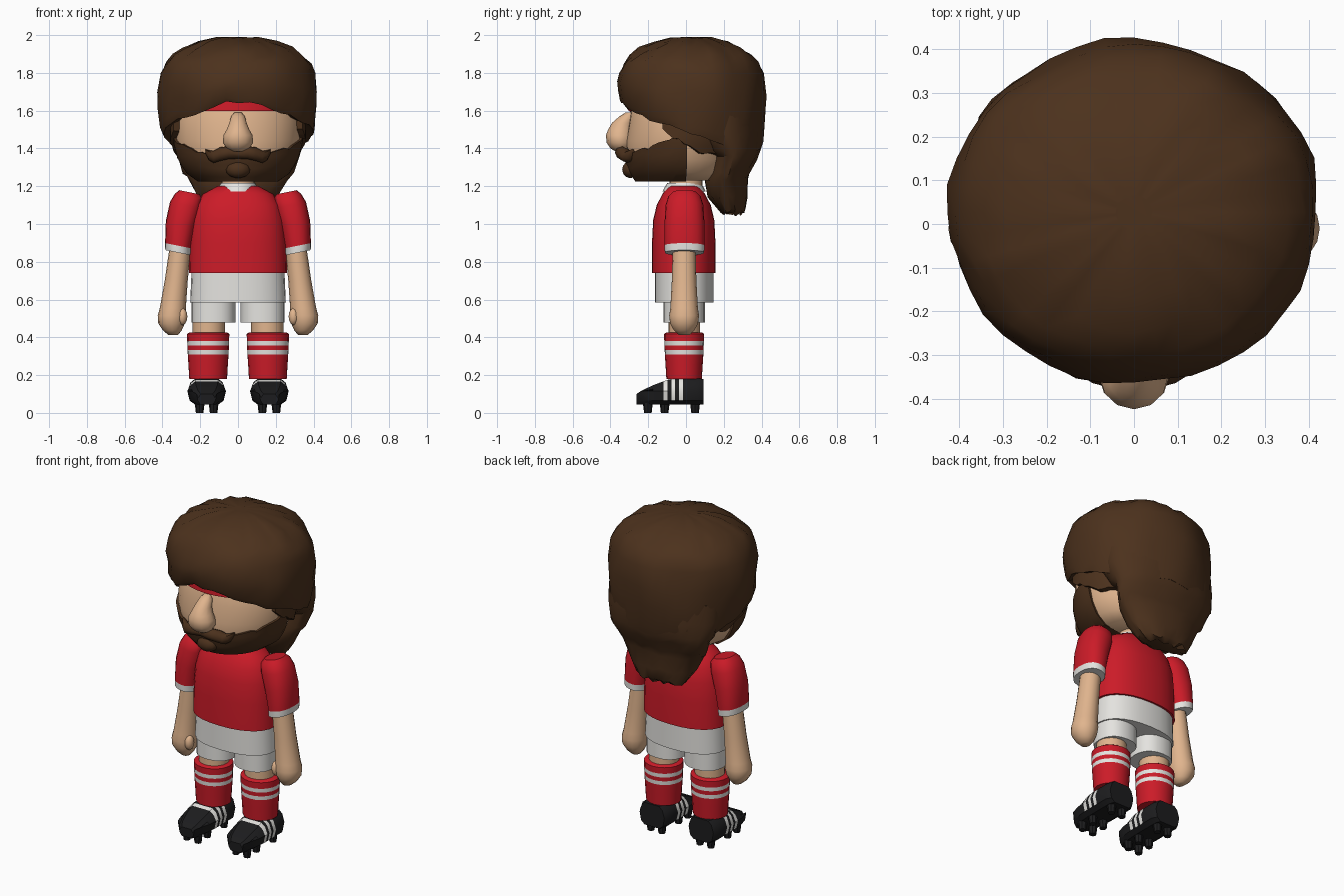
import bpy, bmesh, math, random
from math import sin, cos, pi, radians

random.seed(4)
if "Cube" in bpy.data.objects:
    bpy.data.objects.remove(bpy.data.objects["Cube"])


def material(name, r, g, b):
    m = bpy.data.materials.new(name)
    m.use_nodes = True
    m.diffuse_color = (r, g, b, 1)
    bsdf = next(n for n in m.node_tree.nodes if n.type == 'BSDF_PRINCIPLED')
    bsdf.inputs["Base Color"].default_value = (r, g, b, 1)
    bsdf.inputs["Roughness"].default_value = 0.8
    return m


RED = material("shirt red", 0.60, 0.011, 0.021)
WHITE = material("kit white", 0.78, 0.77, 0.74)
SKIN = material("skin", 0.75, 0.46, 0.27)
BROWN = material("hair brown", 0.072, 0.031, 0.012)
BLACK = material("boot black", 0.012, 0.012, 0.013)


def skin(name, rings, mats, rule=None, angle=35):
    """Bridge closed rings into a capped solid; rule(centre, normal) picks the material."""
    bm = bmesh.new()
    loops = [[bm.verts.new(p) for p in ring] for ring in rings]
    n = len(loops[0])
    for a, b in zip(loops, loops[1:]):
        for i in range(n):
            j = (i + 1) % n
            bm.faces.new((a[i], a[j], b[j], b[i]))
    bm.faces.new(loops[0][::-1])
    bm.faces.new(loops[-1])
    bmesh.ops.recalc_face_normals(bm, faces=bm.faces)
    if rule:
        for f in bm.faces:
            f.material_index = int(rule(f.calc_center_median(), f.normal))
    mesh = bpy.data.meshes.new(name)
    bm.to_mesh(mesh)
    bm.free()
    ob = bpy.data.objects.new(name, mesh)
    bpy.context.collection.objects.link(ob)
    for m in mats:
        mesh.materials.append(m)
    bpy.ops.object.select_all(action='DESELECT')
    ob.select_set(True)
    bpy.context.view_layer.objects.active = ob
    bpy.ops.object.shade_smooth_by_angle(angle=radians(angle))


def oval(z, cx, cy, rx, ry, n=20, power=2.0, tilt=0.0):
    """Horizontal superellipse ring, optionally sloping along x."""
    def bend(v):
        return math.copysign(abs(v) ** (2 / power), v)
    ring = []
    for i in range(n):
        dx = rx * bend(cos(2 * pi * i / n))
        ring.append((cx + dx, cy + ry * bend(sin(2 * pi * i / n)), z + tilt * dx))
    return ring


def blob(name, x, y, z, rx, ry, rz, mat, n=12):
    rings = []
    for k in range(7):
        t = pi * (0.06 + 0.88 * k / 6)
        rings.append(oval(z - rz * cos(t), x, y, rx * sin(t), ry * sin(t), n))
    skin(name, rings, [mat], angle=60)


# Shirt, shorts, neck and collar
shirt = [(.74, .26, .168), (.9, .256, .168), (1.02, .246, .162), (1.1, .225, .143),
         (1.16, .185, .112), (1.2, .11, .082)]
skin("shirt", [oval(z, 0, -.012, rx, ry, 28, 2.3) for z, rx, ry in shirt], [RED], angle=50)
skin("shorts", [oval(z, 0, -.01, rx, .155, 28, 2.3) for z, rx in ((.585, .253), (.75, .246))], [WHITE])
skin("neck", [oval(z, 0, 0, .088, .088) for z in (1.12, 1.27)], [SKIN])
skin("collar", [oval(z, 0, -.01, rx, ry) for z, rx, ry in
                ((1.172, .095, .114), (1.2, .1, .1), (1.216, .092, .09))], [WHITE])

# Legs, feet and arms, once per side
for s, side in ((1, "left_"), (-1, "right_")):
    skin(side + "shorts_leg", [oval(z, .129 * s, -.01, .116, .11, 20, 2.3) for z in (.478, .62)], [WHITE])
    skin(side + "knee", [oval(z, .155 * s, -.01, .085, .083) for z in (.38, .55)], [SKIN])
    sock = [(.18, .1), (.25, .104), (.31, .108), (.333, .109), (.357, .11), (.38, .111),
            (.418, .112), (.426, .1)]
    skin(side + "sock", [oval(z, .158 * s, -.01, r, r - .006) for z, r in sock], [RED, WHITE],
         lambda c, n: abs(n.z) < .5 and (.31 < c.z < .333 or .357 < c.z < .38))

    # Boot swept from heel to toe, with white bands across the instep
    def boot_ring(y, top, w):
        half = ((.062, .045), (.09, .065), (.102, .115), (.085, top - .02), (.06, top))
        pts = [(x * w, min(z, top)) for x, z in half]
        pts += [(-x, z) for x, z in pts[::-1]]
        return [(.166 * s + x, y, z) for x, z in pts]
    stations = ((.092, .18, .82), (.06, .182, 1), (-.015, .182, 1), (-.038, .182, 1), (-.057, .181, 1),
                (-.078, .179, 1), (-.097, .175, 1), (-.12, .167, 1), (-.175, .146, .94),
                (-.235, .118, .76), (-.262, .1, .52))
    skin(side + "boot", [boot_ring(*st) for st in stations], [BLACK, WHITE],
         lambda c, n: n.z > -.3 and any(a < c.y < b for a, b in
                                        ((-.038, -.015), (-.078, -.057), (-.12, -.097))))
    for i, y in enumerate((-.202, -.113, .048)):
        for j, dx in enumerate((-.037, .037)):
            skin(f"{side}stud_{i}_{j}", [oval(z, .166 * s + dx, y, r, r, 8)
                                         for z, r in ((0, .02), (.06, .027))], [BLACK])

    sleeve = [(.848, .317, .068, .104), (.885, .317, .069, .106), (1.0, .302, .08, .106),
              (1.1, .276, .084, .1), (1.145, .26, .074, .086), (1.168, .257, .054, .062)]
    skin(side + "sleeve", [oval(z, cx * s, -.008, rx, ry, 20, 2.3, .2 * s) for z, cx, rx, ry in sleeve],
         [RED, WHITE], lambda c, n: c.z - .2 * (abs(c.x) - .317) < .884)
    arm = [(.412, .343, .025), (.437, .348, .05), (.473, .352, .07), (.515, .35, .075),
           (.555, .345, .069), (.7, .327, .061), (.9, .303, .056)]
    skin(side + "arm", [oval(z, cx * s, -.01, r, r + .004, 16) for z, cx, r in arm], [SKIN], angle=60)
    blob(side + "thumb", .294 * s, -.05, .51, .026, .03, .045, SKIN)

# Head
HEAD = [(1.23, .2, .225), (1.27, .262, .258), (1.34, .305, .28), (1.44, .33, .288),
        (1.54, .328, .27), (1.68, .3, .25), (1.75, .2, .2)]
HEAD_Y = -.03
skin("head", [oval(z, 0, HEAD_Y, rx, ry, 32) for z, rx, ry in HEAD], [SKIN], angle=60)
skin("headband", [oval(z, 0, HEAD_Y, rx, ry, 32) for z, rx, ry in
                  ((1.597, .322, .276), (1.67, .314, .268))], [RED])


def on_head(a, z, offset):
    """Point at angle a (zero faces front) and height z, offset from the head."""
    for (z0, a0, b0), (z1, a1, b1) in zip(HEAD, HEAD[1:]):
        if z <= z1:
            t = max(0, (z - z0) / (z1 - z0))
            rx, ry = a0 + t * (a1 - a0), b0 + t * (b1 - b0)
            return ((rx + offset) * sin(a), HEAD_Y - (ry + offset) * cos(a), z)


def head_shell(name, start, end, n, span, thick, foot):
    """Hair shell on the head; span(degrees) gives bottom and top, foot the chin coverage."""
    columns = []
    for i in range(n + 1):
        deg = start + (end - start) * i / n
        a = radians(deg)
        low, high = span(deg)
        zs = [low + (high - low) * k / 6 for k in range(7)]
        under = on_head(a, low - .002, foot)
        columns.append([under] + [on_head(a, z, thick) for z in zs]
                       + [on_head(a, z, -.03) for z in zs[::-1]])
    skin(name, columns, [BROWN])


# Beard wrapped round the jaw, and the short hair behind each temple
head_shell("beard", -97, 97, 32, lambda d: (
    1.226, 1.36 + .14 * (abs(d) / 97) ** 2 + random.uniform(-.01, .01)), .014, -.16)
head_shell("hair_underlayer", 72, 288, 40, lambda d: (
    1.375 + .12 * max(0, (abs(d - 180) - 72) / 36) + random.uniform(-.012, .012), 1.6), .03, 0)

# Moustache, goatee and nose
stache = [(0, 1.372, -.335, .026), (.05, 1.378, -.342, .034), (.095, 1.37, -.328, .036),
          (.13, 1.355, -.31, .032), (.155, 1.365, -.295, .026), (.172, 1.385, -.285, .012)]
path = [(-x, z, y, r) for x, z, y, r in stache[:0:-1]] + stache
skin("moustache", [[(x, y + r * cos(t * pi / 4), z + r * sin(t * pi / 4)) for t in range(8)]
                   for x, z, y, r in path], [BROWN], angle=50)
blob("goatee", 0, -.295, 1.288, .066, .045, .045, BROWN, 10)
nose = [(1.385, -.34, .035, .035), (1.4, -.345, .06, .055), (1.43, -.35, .08, .07),
        (1.47, -.352, .077, .072), (1.5, -.348, .06, .064), (1.535, -.337, .046, .055),
        (1.57, -.31, .036, .042), (1.59, -.295, .02, .025)]
skin("nose", [oval(z, 0, y, rx, ry, 12) for z, y, rx, ry in nose], [SKIN], angle=40)


# Hair: a lumpy mop with a hem that drops towards the back
def lump(a, k):
    return 1 + .01 * sin(5 * a + 1.7 * k) + .007 * sin(9 * a - k) + random.uniform(-.01, .01)


N = 40
hem = []
for i in range(N):
    a = 2 * pi * i / N
    front = min(1, (min(a, 2 * pi - a) / .5) ** 2)
    z = 1.647 - .04 * front - .13 * (1 - cos(a))
    hem.append(max(1.39, z) + random.uniform(-.008, .008))
mop = [(0, .03, .74), (0, 0, .93), (.12, 0, .965), (.45, 0, .99), (.7, 0, 1.0), (1, 0, .965),
       (1, .05, .91), (1, .09, .825), (1, .13, .69), (1, .163, .5), (1, .186, .28), (1, .188, .1)]
rings = []
for k, (f, dz, r) in enumerate(mop):
    ring = []
    for i in range(N):
        a = 2 * pi * i / N
        q = r * lump(a, k * .6)
        z = hem[i] + f * (1.8 - hem[i]) + dz + (random.uniform(-.014, .014) * r if k > 5 else 0)
        ring.append((.424 * q * sin(a), .027 - .394 * q * cos(a), z))
    rings.append(ring)
skin("hair_mop", rings, [BROWN], angle=40)

# Long hair hanging over the nape
nape = [(1.055, .245, .11, .045), (1.07, .245, .16, .07), (1.15, .222, .215, .105),
        (1.24, .213, .265, .115), (1.28, .23, .295, .11), (1.35, .25, .322, .125),
        (1.39, .235, .34, .155), (1.48, .2, .36, .2), (1.6, .18, .36, .21)]
rings = []
for k, (z, cy, rx, ry) in enumerate(nape):
    ring = oval(z, 0, cy, rx, ry, 28)
    rings.append([(x * lump(i * pi / 14, k), cy + (y - cy) * lump(i * pi / 14, k),
                   h + random.uniform(-.014, .014)) for i, (x, y, h) in enumerate(ring)])
skin("hair_nape", rings, [BROWN], angle=40)
